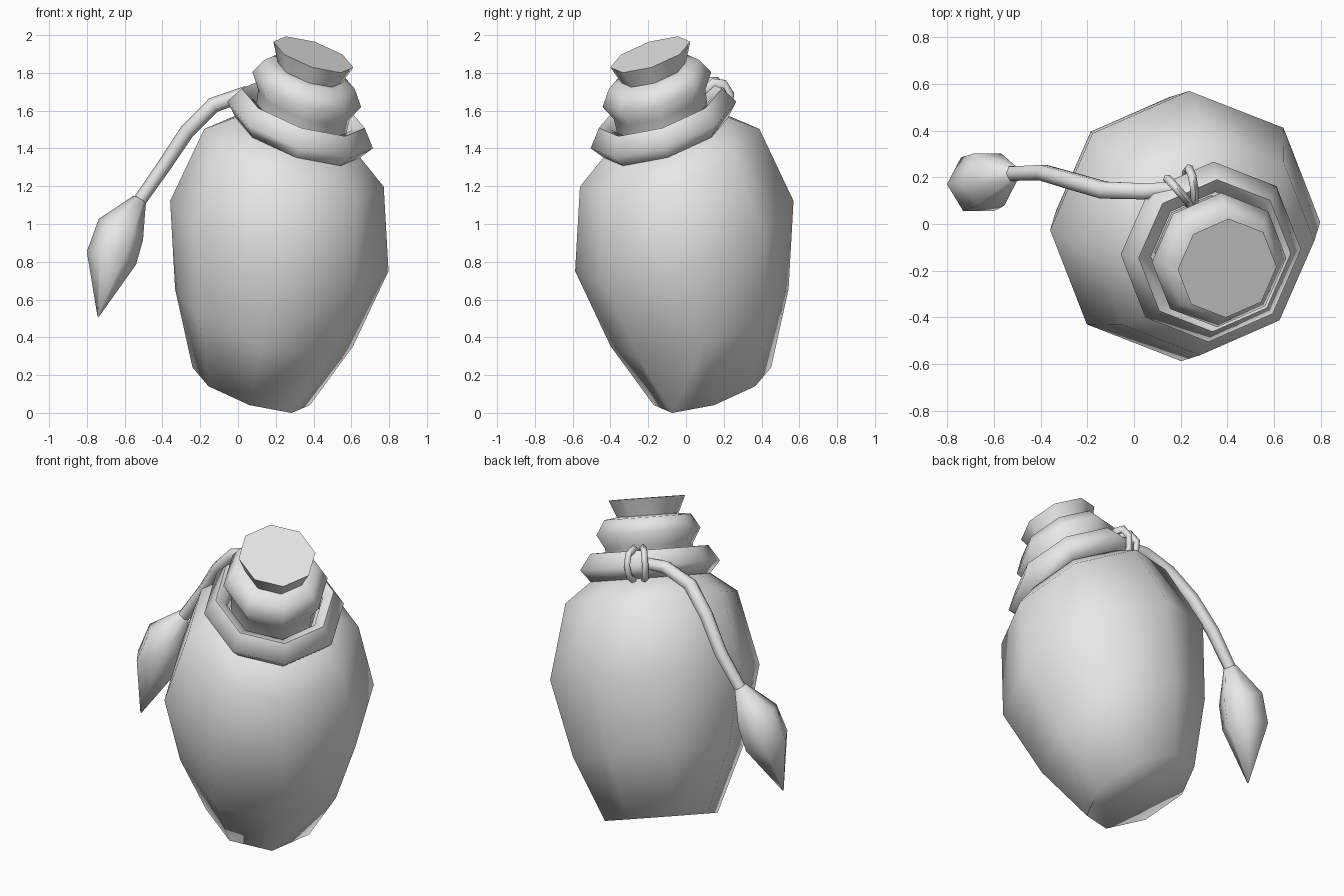
import bpy
import bmesh
import math
from mathutils import Matrix, Vector

cube = bpy.data.objects.get("Cube")
if cube:
    bpy.data.objects.remove(cube, do_unlink=True)

clay = bpy.data.materials.new("light_grey")
clay.use_nodes = True
clay.diffuse_color = (0.8, 0.8, 0.8, 1)
clay.node_tree.nodes["Principled BSDF"].inputs["Base Color"].default_value = (0.8, 0.8, 0.8, 1)

# The bottle leans to the front left and is stretched upwards
LEAN = (Matrix.Translation((0.07, 0.14, 0.141))
        @ Matrix.Diagonal((1, 1, 1.33, 1))
        @ Matrix.Rotation(math.radians(19.4), 4, Vector((1, 1, 0)).normalized()))


def loft(name, rings, matrix=None, closed=False, caps=True, angle=75):
    """Skin a list of rings (each a list of points)."""
    bm = bmesh.new()
    loops = [[bm.verts.new(p) for p in ring] for ring in rings]
    n = len(loops[0])
    pairs = list(zip(loops, loops[1:]))
    if closed:
        pairs.append((loops[-1], loops[0]))
    for a, b in pairs:
        for i in range(n):
            j = (i + 1) % n
            bm.faces.new((a[i], a[j], b[j], b[i]))
    if caps and not closed:
        bm.faces.new(loops[0][::-1])
        bm.faces.new(loops[-1])
    if matrix:
        bm.transform(matrix)
    bmesh.ops.remove_doubles(bm, verts=bm.verts, dist=0.0005)
    bmesh.ops.recalc_face_normals(bm, faces=bm.faces)
    mesh = bpy.data.meshes.new(name)
    bm.to_mesh(mesh)
    bm.free()
    mesh.materials.append(clay)
    obj = bpy.data.objects.new(name, mesh)
    bpy.context.collection.objects.link(obj)
    bpy.ops.object.select_all(action="DESELECT")
    obj.select_set(True)
    bpy.context.view_layer.objects.active = obj
    bpy.ops.object.shade_smooth_by_angle(angle=math.radians(angle))
    return obj


def lathe(name, profile, closed=False, sides=8):
    """Turn a (radius, height) profile around the leaning axis."""
    rings = [[(r * math.cos(k * math.tau / sides), r * math.sin(k * math.tau / sides), h)
              for k in range(sides)] for r, h in profile]
    return loft(name, rings, LEAN, closed)


def sweep(name, path, radii, sides, side_ref, matrix=None, closed=False):
    """Run a round section of varying radius along a path."""
    pts = [Vector(p) for p in path]
    rings = []
    for i, p in enumerate(pts):
        if closed:
            t = pts[(i + 1) % len(pts)] - pts[i - 1]
        else:
            t = pts[min(i + 1, len(pts) - 1)] - pts[max(i - 1, 0)]
        t.normalize()
        u = Vector(side_ref).cross(t).normalized()
        v = t.cross(u)
        rings.append([p + radii[i] * (u * math.cos(k * math.tau / sides)
                                      + v * math.sin(k * math.tau / sides))
                      for k in range(sides)])
    return loft(name, rings, matrix, closed)


# Body, neck and stopper
lathe("body", [(0.32, 0), (0.485, 0.29), (0.595, 0.634), (0.489, 0.964),
               (0.34, 1.05), (0.22, 1.08)])
lathe("neck", [(0.24, 1.06), (0.25, 1.19), (0.296, 1.2525), (0.246, 1.316), (0.16, 1.325)])
lathe("stopper", [(0.165, 1.30), (0.176, 1.325), (0.218, 1.40)])

# Rope collar
lathe("rope_collar", [(0.338, 1.048), (0.397, 1.103), (0.335, 1.173),
                      (0.275, 1.15), (0.265, 1.07)], closed=True)

# Knot: two crossing loops wrapped around the collar
for side, name in ((-1, "knot_loop_a"), (1, "knot_loop_b")):
    turn = math.radians(114 + side * 5)
    out = Vector((math.cos(turn), math.sin(turn), 0))
    along = Vector((-out.y, out.x, 0))
    path = []
    for k in range(8):
        a = k * math.tau / 8
        path.append(out * (0.308 + 0.08 * math.cos(a))
                    + along * (side * 0.018 * math.cos(a))
                    + Vector((0, 0, 1.11 + 0.072 * math.sin(a))))
    sweep(name, path, [0.019] * 8, 5, along, LEAN, closed=True)

# Hanging cord
cord = [(0.20, 0.15, 1.68), (0.04, 0.14, 1.69), (-0.13, 0.145, 1.63), (-0.27, 0.185, 1.49),
        (-0.39, 0.22, 1.31), (-0.53, 0.215, 1.11)]
sweep("cord", cord, [0.035, 0.04, 0.042, 0.04, 0.038, 0.035], 6, (0, 1, 0))

# Tassel
tassel = [(-0.52, 0.215, 1.13), (-0.62, 0.19, 0.97), (-0.67, 0.17, 0.82), (-0.74, 0.11, 0.51)]
sweep("tassel", tassel, [0.038, 0.13, 0.135, 0.004], 6, (0, 1, 0))
